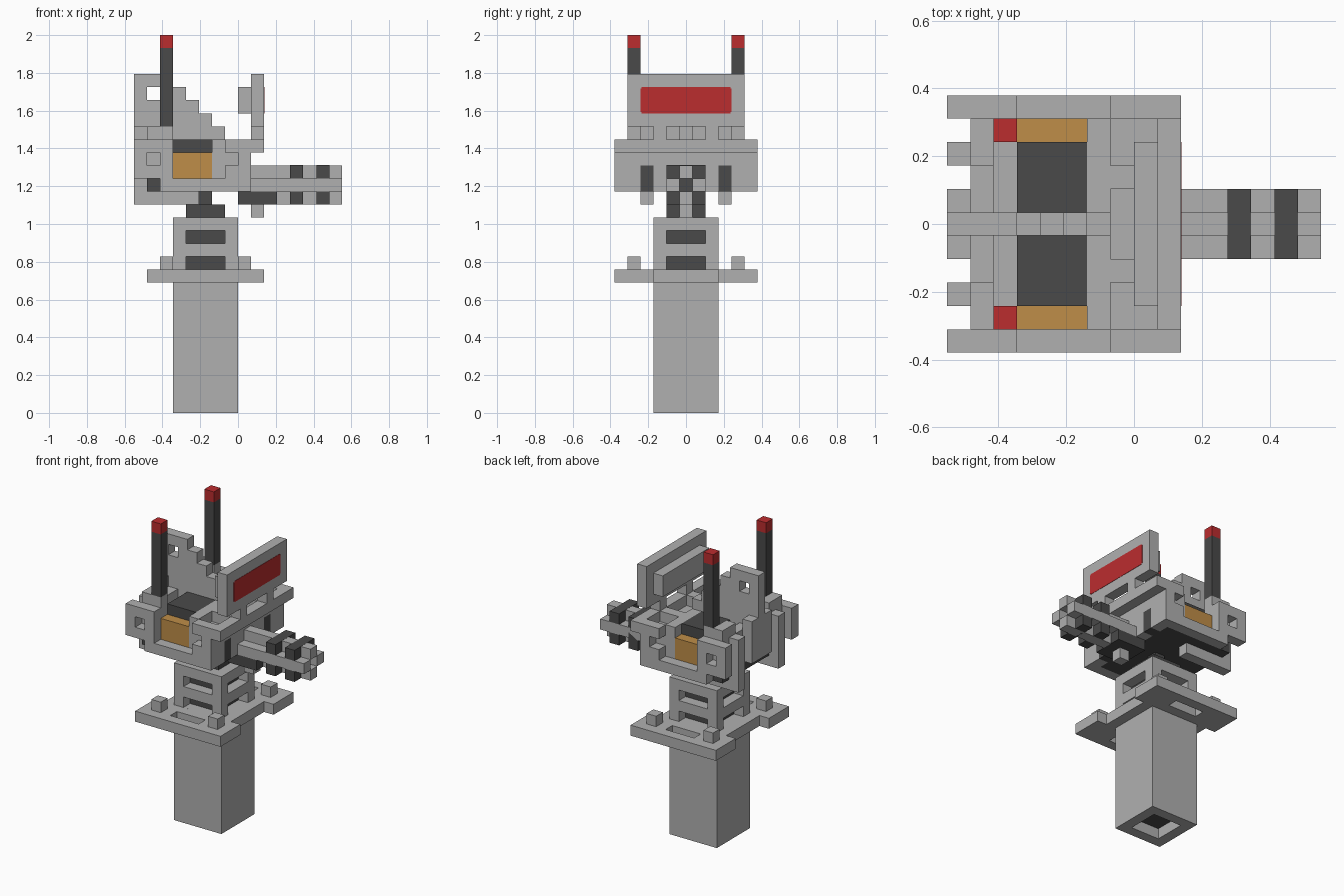
import bpy, bmesh

cube = bpy.data.objects.get("Cube")
if cube:
    bpy.data.objects.remove(cube, do_unlink=True)

V = 2 / 29  # size of one block


def material(name, rgb):
    m = bpy.data.materials.new(name)
    m.use_nodes = True
    m.diffuse_color = (*rgb, 1)
    m.node_tree.nodes["Principled BSDF"].inputs["Base Color"].default_value = (*rgb, 1)
    return m


GREY = material("light grey", (0.434, 0.434, 0.434))
DARK = material("dark grey", (0.068, 0.068, 0.068))
GOLD = material("ochre", (0.52, 0.27, 0.065))
RED = material("red", (0.50, 0.026, 0.028))


def part(name, mat, boxes, mirror=False):
    """Join boxes (x0, x1, y0, y1, z0, z1 in blocks) into one object; mirror across y."""
    bm = bmesh.new()
    allboxes = list(boxes)
    if mirror:
        allboxes += [(a, b, 11 - d, 11 - c, e, f) for a, b, c, d, e, f in boxes]
    for x0, x1, y0, y1, z0, z1 in allboxes:
        verts = bmesh.ops.create_cube(bm, size=1)["verts"]
        for v in verts:
            v.co.x = ((x1 if v.co.x > 0 else x0) - 8) * V
            v.co.y = ((y1 if v.co.y > 0 else y0) - 5.5) * V
            v.co.z = (z1 if v.co.z > 0 else z0) * V
    me = bpy.data.meshes.new(name)
    bm.to_mesh(me)
    bm.free()
    me.materials.append(mat)
    ob = bpy.data.objects.new(name, me)
    bpy.context.collection.objects.link(ob)
    return ob


def tube(z0, z1):
    """Square tube section of the post."""
    return [(3, 8, 3, 4, z0, z1), (3, 8, 7, 8, z0, z1),
            (3, 4, 4, 7, z0, z1), (7, 8, 4, 7, z0, z1)]


def corners(z0, z1):
    """Four corner posts, leaving windows between them."""
    return [(x, x + 1, y, y + 1, z0, z1) for x in (3, 7) for y in (3, 7)]


# Post with two rows of windows around a dark core
part("post", GREY, tube(0, 11) + corners(11, 12) + tube(12, 13) + corners(13, 14) + tube(14, 15))
part("post_core", DARK, [(4, 7, 4, 7, 1, 16)])
part("neck", DARK, [(5, 6, 5, 6, 16, 17)])

# Notched collar plate with slots and corner nubs
part("collar_plate", GREY, [(1, 10, 0, 1, 10, 11), (1, 4, 1, 2, 10, 11), (7, 10, 1, 2, 10, 11),
                            (1, 10, 2, 3, 10, 11)], mirror=True)
part("collar_bridges", GREY, [(2, 3, 3, 8, 10, 11), (8, 9, 3, 8, 10, 11)])
part("collar_nubs", GREY, [(2, 3, 1, 2, 11, 12), (8, 9, 1, 2, 11, 12)], mirror=True)

# Body floor, bulkheads and side panels
part("body_floor", DARK, [(1, 8, 1, 10, 17, 18)])
part("rear_bulkhead", GREY, [(1, 2, 1, 10, 18, 21), (2, 3, 1, 10, 18, 20)])
part("front_bulkhead", GREY, [(6, 7, 1, 10, 18, 21), (7, 9, 1, 10, 19, 20), (7, 8, 1, 10, 18, 19)])
part("front_face", GREY, [(8, 9, 1, 2, 17, 19), (8, 9, 3, 4, 17, 19)], mirror=True)
part("front_face_centre", GREY, [(8, 9, 4, 7, 17, 19)])
part("front_vents", DARK, [(8, 9, 2, 3, 17, 19)], mirror=True)
part("side_sills", GREY, [(2, 9, 0, 1, 17, 18)], mirror=True)
part("rear_wings", GREY, [(0, 1, 0, 1, 18, 21), (1, 2, 0, 1, 18, 19), (1, 2, 0, 1, 20, 21),
                          (2, 3, 0, 1, 18, 21)], mirror=True)
part("front_wings", GREY, [(7, 9, 0, 1, 18, 19), (8, 9, 0, 1, 19, 20), (7, 10, 0, 1, 20, 21)],
     mirror=True)
part("side_panels", GOLD, [(3, 6, 1, 2, 18, 20)], mirror=True)
part("engine_blocks", DARK, [(3, 6, 2, 5, 18, 21)], mirror=True)
part("lower_rails", GREY, [(0, 5, 2, 3, 16, 17), (0, 1, 2, 3, 17, 21)], mirror=True)
part("rear_buttress", GREY, [(0, 1, 4, 7, 18, 22)])

# Stepped centre fin with a square hole
part("centre_fin", GREY, [(0, 1, 5, 6, 22, 26), (1, 2, 5, 6, 21, 24), (1, 2, 5, 6, 25, 26),
                          (2, 3, 5, 6, 20, 26)]
     + [(3 + n, 4 + n, 5, 6, 18, 25 - n) for n in range(4)])

# Antennas
part("antenna_bases", GREY, [(2, 3, 1, 2, 20, 22), (1, 2, 1, 3, 21, 22)], mirror=True)
part("antennas", DARK, [(2, 3, 1, 2, 22, 28)], mirror=True)
part("antenna_tips", RED, [(2, 3, 1, 2, 28, 29)], mirror=True)

# Display panel on two legs
part("panel_crossbar", GREY, [(9, 10, 1, 10, 20, 21)])
part("panel_legs", GREY, [(9, 10, 3, 4, 21, 22), (7, 9, 3, 4, 20, 21)], mirror=True)
part("panel", GREY, [(9, 10, 1, 10, 22, 26)])
part("panel_back_box", GREY, [(8, 9, 2, 9, 23, 25)])
part("panel_screen", RED, [(10, 10.03, 2, 9, 23.1, 24.9), (10, 10.03, 2.1, 8.9, 23, 25)])

# Cross-shaped barrel with a hollow tip and two dark rings
part("barrel", GREY, [(9, 15, 4, 7, 17, 18), (9, 15, 5, 6, 18, 19), (11, 15, 5, 6, 16, 17)])
part("barrel_tip", GREY, [(15, 16, 4, 5, 17, 18), (15, 16, 6, 7, 17, 18),
                          (15, 16, 5, 6, 18, 19), (15, 16, 5, 6, 16, 17)])
part("barrel_rings", DARK, [(x, x + 1, 4, 7, 16, 19.01) for x in (12, 14.01)])
part("barrel_mount", DARK, [(8, 11, 4, 7, 16, 17)])
part("barrel_mount_foot", GREY, [(9, 10, 5, 6, 15, 16)])
